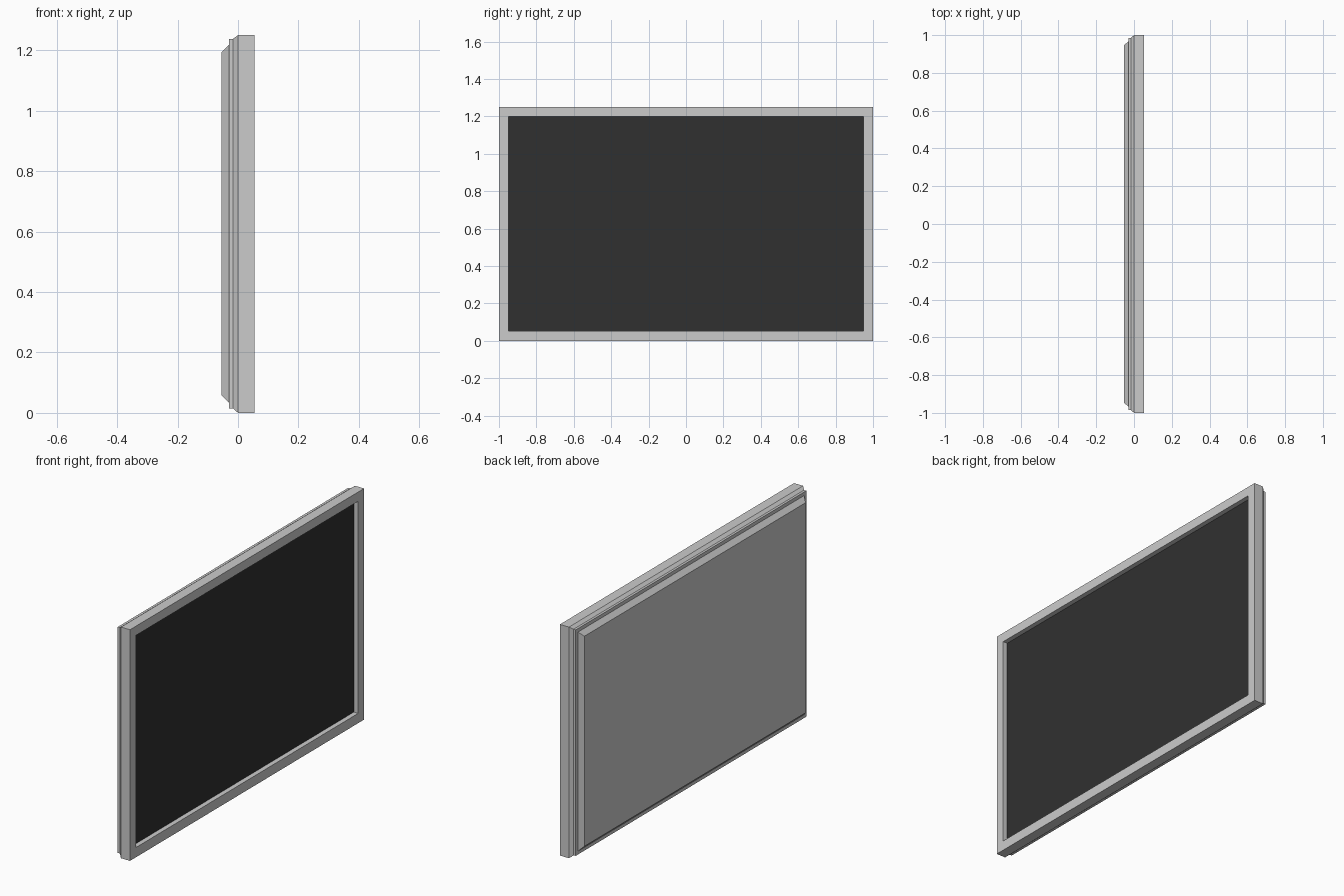
import bpy, bmesh

if "Cube" in bpy.data.objects:
    bpy.data.objects.remove(bpy.data.objects["Cube"])

def ring(bm, x, hy, z0, z1):
    return [bm.verts.new((x, y, z)) for y, z in ((-hy, z0), (hy, z0), (hy, z1), (-hy, z1))]

def loft(name, sections, cap_start=False, cap_end=False):
    """Skin a stack of rectangles (x, half width, bottom, top)."""
    bm = bmesh.new()
    rings = [ring(bm, *s) for s in sections]
    for a, b in zip(rings, rings[1:]):
        for i in range(4):
            j = (i + 1) % 4
            bm.faces.new((a[i], a[j], b[j], b[i]))
    if cap_start:
        bm.faces.new(rings[0])
    if cap_end:
        bm.faces.new(rings[-1])
    bmesh.ops.recalc_face_normals(bm, faces=bm.faces)
    mesh = bpy.data.meshes.new(name)
    bm.to_mesh(mesh)
    bm.free()
    obj = bpy.data.objects.new(name, mesh)
    bpy.context.collection.objects.link(obj)
    return obj

FRONT, BACK, SCREEN = 0.054, -0.054, 0.028
opening = (0.95, 0.053, 1.2)

# Bezel, closed at the back of the recess, with the stepped rear casing
housing = loft("bezel_and_rear_casing", [
    (SCREEN - 0.004, *opening),        # recess floor
    (FRONT, *opening),                 # opening edge
    (FRONT, 1.0, 0.0, 1.25),           # front outer edge
    (0.0, 1.0, 0.0, 1.25),             # rear of bezel
    (-0.017, 0.985, 0.015, 1.237),     # first chamfer
    (-0.03, 0.985, 0.015, 1.237),      # straight band
    (-0.03, 0.967, 0.033, 1.218),      # step inward
    (BACK, 0.945, 0.058, 1.194),       # second chamfer
], cap_start=True, cap_end=True)

# Screen panel, recessed in the bezel
screen = loft("screen", [
    (SCREEN - 0.003, *opening),
    (SCREEN, *opening),
], cap_end=True)
black = bpy.data.materials.new("screen_black")
black.diffuse_color = (0.03, 0.03, 0.03, 1)
black.use_nodes = True
black.node_tree.nodes["Principled BSDF"].inputs["Base Color"].default_value = black.diffuse_color
screen.data.materials.append(black)
for f in screen.data.polygons:         # open panel must face the viewer
    if len(screen.data.polygons) and f.normal.x < -0.5:
        screen.data.flip_normals()
        break
